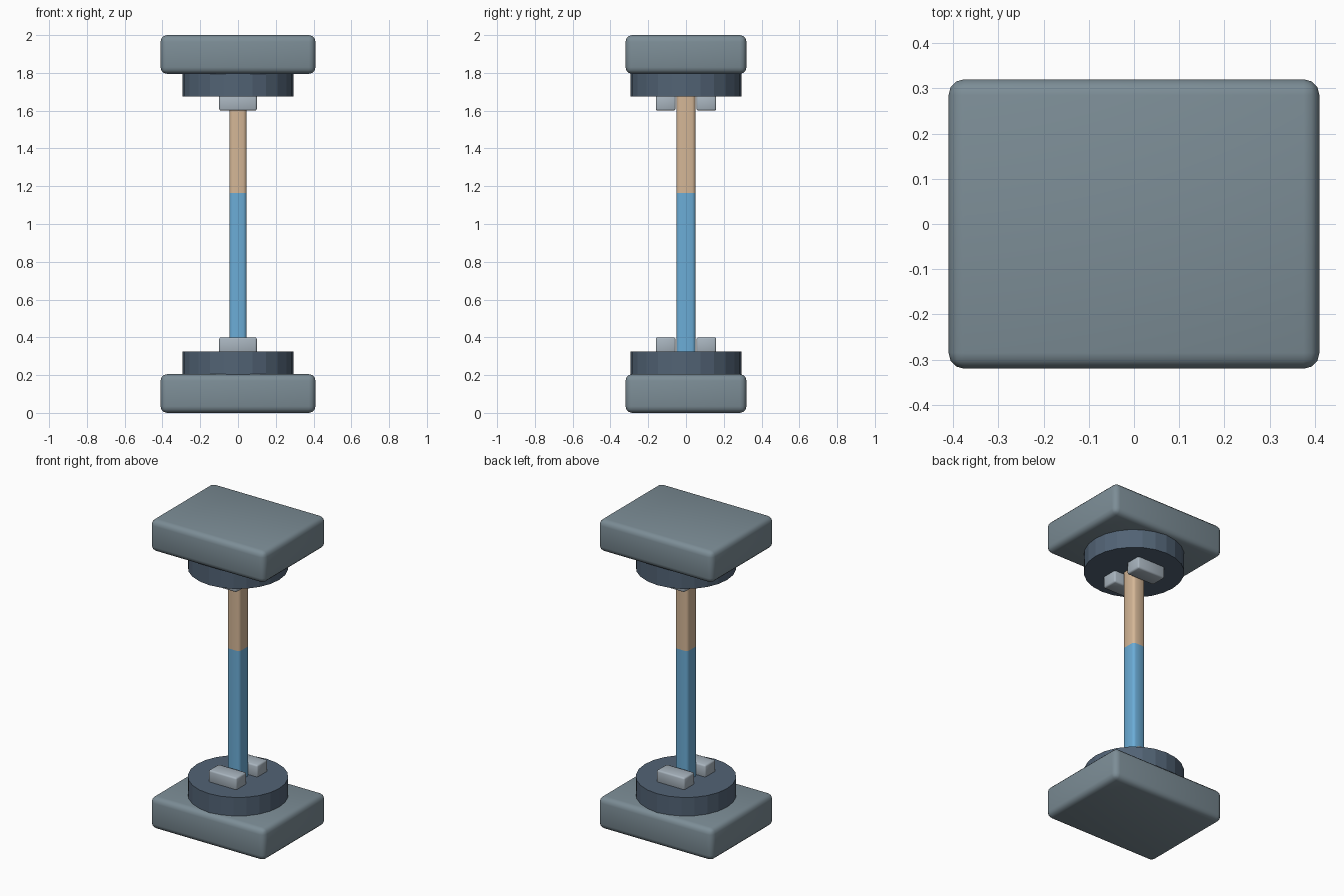
import bpy, bmesh, math
from mathutils import Matrix

if "Cube" in bpy.data.objects:
    bpy.data.objects.remove(bpy.data.objects["Cube"])


def material(name, rgb):
    m = bpy.data.materials.new(name)
    lin = [((c / 255 + 0.055) / 1.055) ** 2.4 for c in rgb]
    m.diffuse_color = (*lin, 1)
    m.use_nodes = True
    m.node_tree.nodes["Principled BSDF"].inputs["Base Color"].default_value = m.diffuse_color
    return m


slate = material("slate_grey", (124, 141, 150))
dark = material("dark_slate", (82, 99, 117))
pale = material("pale_grey", (168, 180, 190))
blue = material("sky_blue", (107, 172, 214))
tan = material("tan", (212, 182, 150))


def finish(bm, name, mat, smooth=None):
    mesh = bpy.data.meshes.new(name)
    bm.to_mesh(mesh)
    bm.free()
    mesh.materials.append(mat)
    ob = bpy.data.objects.new(name, mesh)
    bpy.context.collection.objects.link(ob)
    if smooth:
        bpy.ops.object.select_all(action='DESELECT')
        ob.select_set(True)
        bpy.context.view_layer.objects.active = ob
        bpy.ops.object.shade_smooth_by_angle(angle=math.radians(smooth))
    return ob


def box(name, mat, lo, hi, bevel, segments, upright_only=False):
    bm = bmesh.new()
    size = [b - a for a, b in zip(lo, hi)]
    mid = [(a + b) / 2 for a, b in zip(lo, hi)]
    bmesh.ops.create_cube(bm, size=1, matrix=Matrix.Translation(mid) @ Matrix.Diagonal((*size, 1)))
    edges = [e for e in bm.edges if not upright_only
             or abs(e.verts[0].co.z - e.verts[1].co.z) > 0.01]
    bmesh.ops.bevel(bm, geom=edges, offset=bevel, segments=segments, profile=0.5, affect='EDGES')
    return finish(bm, name, mat, 50)


def disc(name, mat, radius, z0, z1):
    bm = bmesh.new()
    bmesh.ops.create_cone(bm, cap_ends=True, segments=24, radius1=radius, radius2=radius,
                          depth=z1 - z0, matrix=Matrix.Translation((0, 0, (z0 + z1) / 2)))
    return finish(bm, name, mat)


# Matching bottom and top ends
for end in ("lower", "upper"):
    def span(a, b):
        return (a, b) if end == "lower" else (2 - b, 2 - a)

    # Rounded slab
    z0, z1 = span(0, 0.205)
    box(end + "_slab", slate, (-0.41, -0.32, z0), (0.41, 0.32, z1), 0.035, 3)
    # Round collar
    disc(end + "_collar", dark, 0.295, *span(0.195, 0.325))
    # Pair of clamp blocks either side of the shaft
    z0, z1 = span(0.315, 0.4)
    for side, y0, y1 in (("front", -0.16, -0.055), ("back", 0.055, 0.16)):
        box(f"{end}_{side}_clamp", pale, (-0.1, y0, z0), (0.1, y1, z1), 0.01, 2)

# Two-tone shaft
box("shaft_lower", blue, (-0.045, -0.05, 0.3), (0.045, 0.05, 1.163), 0.017, 2, True)
box("shaft_upper", tan, (-0.045, -0.05, 1.163), (0.045, 0.05, 1.7), 0.017, 2, True)
